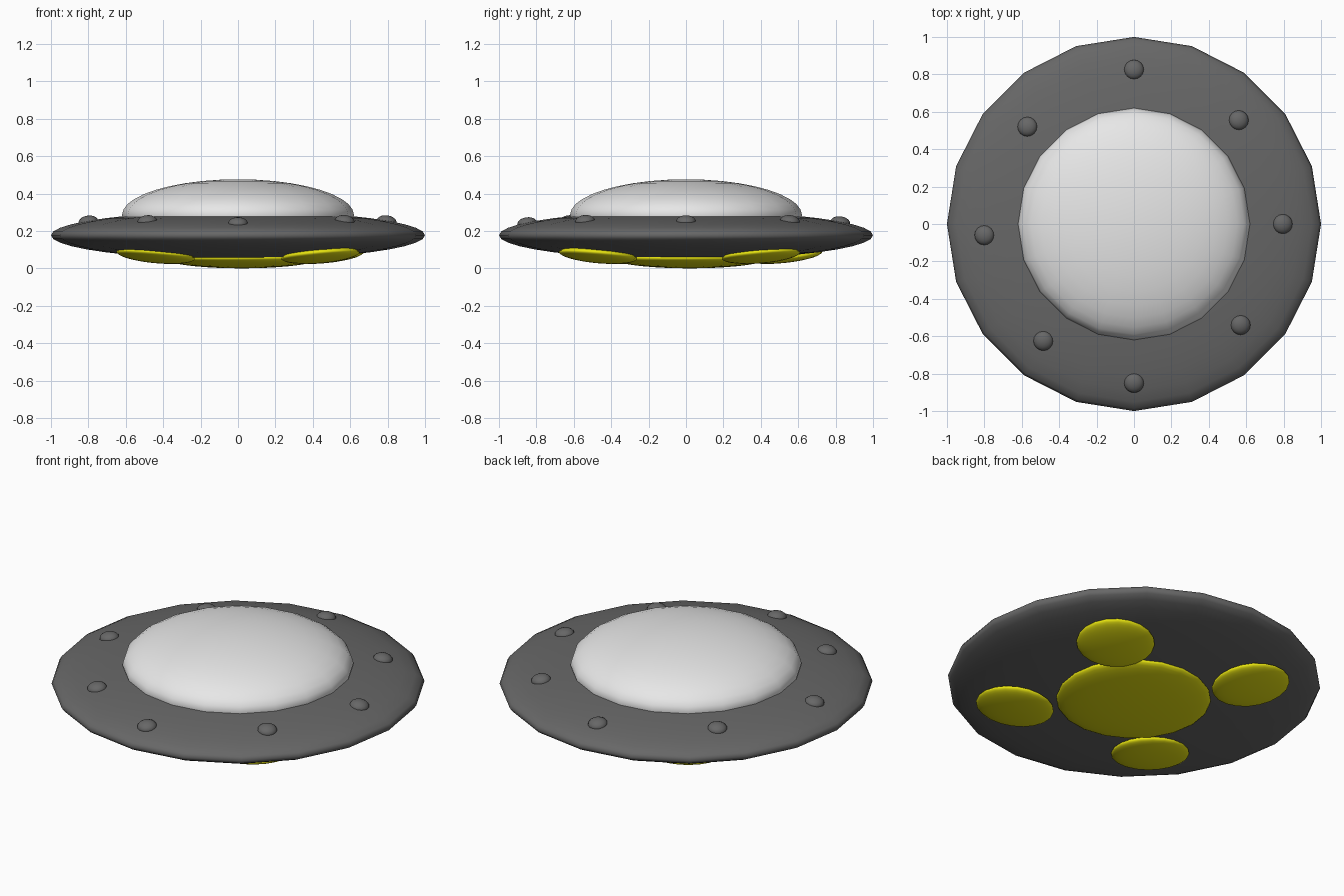
import bpy
import math
from mathutils import Matrix, Vector

if "Cube" in bpy.data.objects:
    bpy.data.objects.remove(bpy.data.objects["Cube"], do_unlink=True)


def make_material(name, rgb):
    mat = bpy.data.materials.new(name)
    mat.use_nodes = True
    colour = (*rgb, 1.0)
    mat.diffuse_color = colour
    mat.node_tree.nodes["Principled BSDF"].inputs["Base Color"].default_value = colour
    return mat


grey = make_material("dark grey metal", (0.135, 0.135, 0.135))
white = make_material("pale dome", (0.8, 0.8, 0.8))
yellow = make_material("yellow light", (0.8, 0.77, 0.005))


def ellipsoid(name, mat, centre, radius, height, tilt=0.0, segments=20, rings=20):
    """Flattened smooth sphere; tilt raises its outer edge away from the axis."""
    bpy.ops.mesh.primitive_uv_sphere_add(segments=segments, ring_count=rings, radius=1)
    obj = bpy.context.object
    obj.name = name
    centre = Vector(centre)
    outward = math.atan2(centre.y, centre.x)
    turn = (Matrix.Rotation(outward, 4, "Z") @ Matrix.Rotation(-tilt, 4, "Y")
            @ Matrix.Rotation(-outward, 4, "Z"))
    obj.data.transform(Matrix.Translation(centre) @ turn
                       @ Matrix.Diagonal((radius, radius, height, 1)))
    obj.data.materials.append(mat)
    bpy.ops.object.shade_smooth()
    return obj


# Saucer body and dome
HULL_Z, HULL_H = 0.177, 0.129
ellipsoid("saucer_hull", grey, (0, 0, HULL_Z), 1.0, HULL_H)
ellipsoid("dome", white, (0, 0, 0.285), 0.62, 0.191)

# Rivets around the upper rim, resting on the hull
rivets = [(0, 0.825), (0.56, 0.555), (0.795, 0), (0.57, -0.54),
          (0, -0.85), (-0.485, -0.625), (-0.8, -0.06), (-0.57, 0.52)]
for i, (x, y) in enumerate(rivets):
    z = HULL_Z + HULL_H * math.sqrt(1 - x * x - y * y)
    ellipsoid(f"rim_rivet_{i + 1}", grey, (x, y, z - 0.005), 0.053, 0.033,
              tilt=math.radians(-8), segments=16, rings=10)

# Underside lights
ellipsoid("centre_light", yellow, (0.02, 0.02, 0.055), 0.415, 0.055)
lights = {"front_left": (0.44, -0.47), "front_right": (-0.44, -0.39),
          "back_left": (0.465, 0.4), "back_right": (-0.38, 0.52)}
for name, (x, y) in lights.items():
    ellipsoid(f"{name}_light", yellow, (x, y, 0.069), 0.21, 0.038,
              tilt=math.radians(7))
